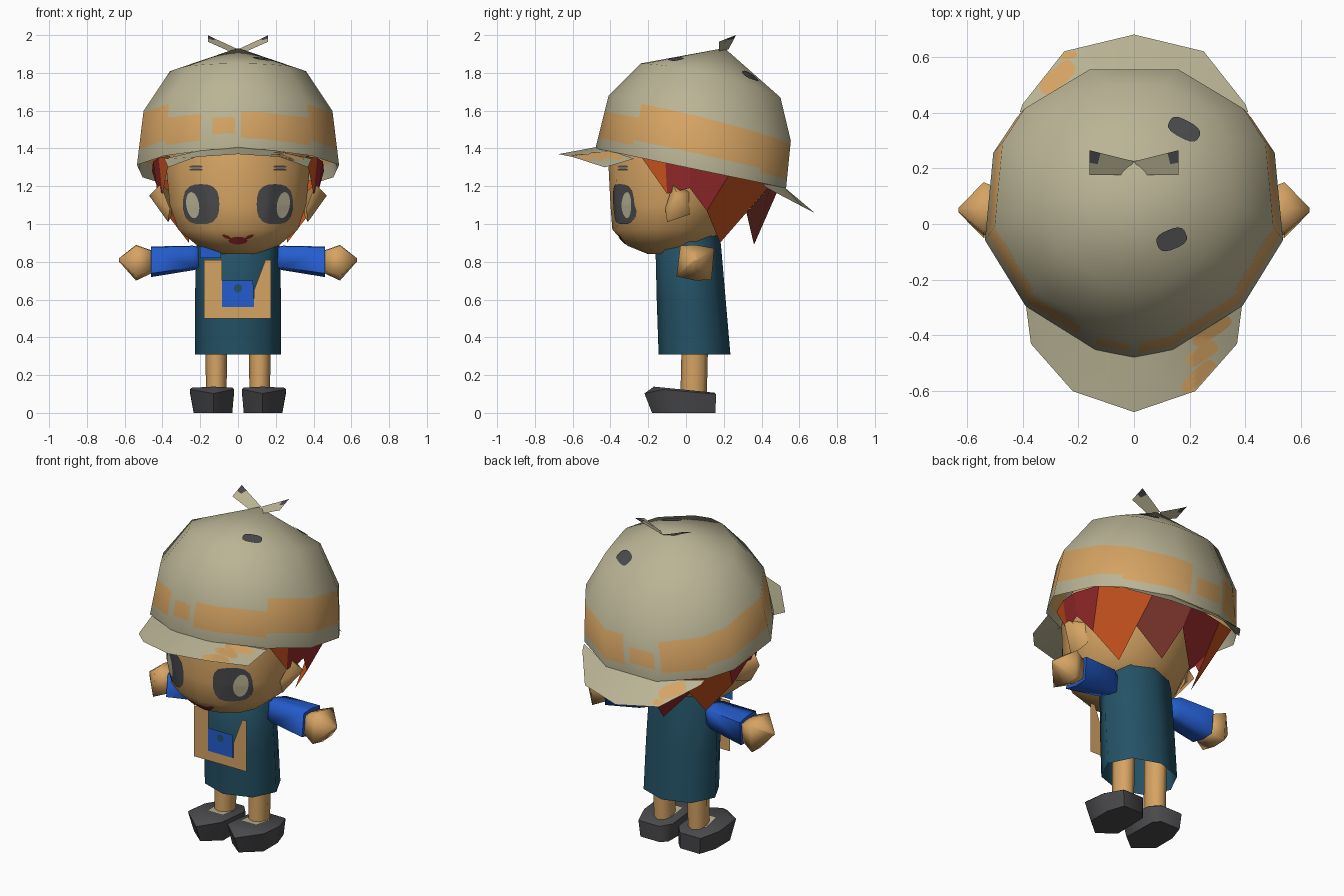
import bpy, bmesh, math
from mathutils import Vector
from mathutils.bvhtree import BVHTree

if "Cube" in bpy.data.objects:
    bpy.data.objects.remove(bpy.data.objects["Cube"])


def material(name, r, g, b):
    m = bpy.data.materials.new(name)
    lin = [((c / 255 + 0.055) / 1.055) ** 2.4 for c in (r, g, b)]
    m.diffuse_color = (*lin, 1)
    m.use_nodes = True
    m.node_tree.nodes["Principled BSDF"].inputs["Base Color"].default_value = m.diffuse_color
    return m


HAT = material("khaki", 186, 180, 149)
SKIN = material("tan", 213, 163, 99)
ORANGE = material("hair_orange", 208, 86, 32)
RED = material("hair_red", 152, 42, 42)
BROWN = material("hair_brown", 132, 58, 48)
TEAL = material("teal", 36, 82, 102)
BLUE = material("blue", 36, 92, 205)
DARK = material("charcoal", 74, 74, 77)


def build(name, verts, faces, mats, rule=None, smooth=40, recalc=True):
    me = bpy.data.meshes.new(name)
    me.from_pydata([tuple(v) for v in verts], [], faces)
    bm = bmesh.new()
    bm.from_mesh(me)
    if recalc:
        bmesh.ops.recalc_face_normals(bm, faces=bm.faces)
    bm.to_mesh(me)
    bm.free()
    for m in mats:
        me.materials.append(m)
    ob = bpy.data.objects.new(name, me)
    bpy.context.collection.objects.link(ob)
    if rule:
        for p in me.polygons:
            p.material_index = rule(p)
    if smooth:
        bpy.context.view_layer.objects.active = ob
        ob.select_set(True)
        bpy.ops.object.shade_smooth_by_angle(angle=math.radians(smooth))
        ob.select_set(False)
    return ob


def loft(name, rings, mats, caps=(True, True), rule=None, smooth=40):
    n = len(rings[0])
    verts = [v for r in rings for v in r]
    faces = [(k * n + i, k * n + (i + 1) % n, (k + 1) * n + (i + 1) % n, (k + 1) * n + i)
             for k in range(len(rings) - 1) for i in range(n)]
    if caps[0]:
        faces.append(tuple(range(n)))
    if caps[1]:
        faces.append(tuple(range(len(verts) - n, len(verts))))
    return build(name, verts, faces, mats, rule, smooth)


def oval(z, rx, y0, y1, n, cx=0):
    cy, ry = (y0 + y1) / 2, (y1 - y0) / 2
    return [(cx + rx * math.sin(math.tau * i / n), cy - ry * math.cos(math.tau * i / n), z) for i in range(n)]


def decal(name, target, mat, centre, size, direction, power=2.0, turn=0.0, lift=0.006, segs=20, steps=6):
    """Thin patch laid on a surface by projection, clipped at the surface border."""
    bm = bmesh.new()
    bm.from_mesh(target.data)
    tree = BVHTree.FromBMesh(bm)
    bm.free()
    d = Vector(direction)
    up = Vector((0, 1, 0)) if abs(d.z) > 0.5 else Vector((0, 0, 1))
    verts = []
    for k in range(steps + 1):
        for i in range(segs):
            a = math.tau * i / segs
            c, s = math.cos(a), math.sin(a)
            r = max(k, 0.02) / steps / (abs(c) ** power + abs(s) ** power) ** (1 / power)
            u, v = size[0] * r * c, size[1] * r * s
            u, v = u * math.cos(turn) - v * math.sin(turn), u * math.sin(turn) + v * math.cos(turn)
            o = Vector((centre[0] + u, 0, 0)) + up * (centre[1] + v) - d * 5
            hit = tree.ray_cast(o, d)[0]
            verts.append(hit - d * lift if hit else verts[-segs].copy())
    faces = [(k * segs + i, k * segs + (i + 1) % segs, (k + 1) * segs + (i + 1) % segs, (k + 1) * segs + i)
             for k in range(steps) for i in range(segs)]
    return build(name, verts, faces, [mat], smooth=60)


# Hat dome: tilted rings sharing one outline
half = [(0, -.47), (.14, -.44), (.39, -.28), (.535, -.04), (.505, .28), (.42, .41), (.17, .56)]
outline = half + [(-x, y) for x, y in reversed(half[1:])]
SUB = 8
fine = []
for a, b in zip(outline, outline[1:] + outline[:1]):
    fine += [(a[0] + (b[0] - a[0]) * t / SUB, a[1] + (b[1] - a[1]) * t / SUB) for t in range(SUB)]
# width, front y, front z, back y, back z, lift at the sides
levels = [(.535, -.48, 1.40, .53, 1.19, 0), (.50, -.41, 1.68, .555, 1.44, .02),
          (.36, -.24, 1.85, .50, 1.67, .035), (.005, .195, 1.93, .205, 1.93, 0)]


def hat_ring(level):
    sx, y0, z0, y1, z1, rise = level
    ring = []
    for x, y in fine:
        t = (y + .47) / 1.03
        ring.append((x * sx / .535, y0 + (y1 - y0) * t, z0 + (z1 - z0) * t + rise * 4 * t * (1 - t)))
    return ring


def blend(t):
    return [a + (b - a) * t for a, b in zip(levels[0], levels[1])]


cuts = [0, .2, .29, .6, .70, .96]
N = len(fine)


def band(p):
    k = p.index // N
    x, y, _ = p.center
    if abs(x) > .37 and -.27 < y < .385:
        return int(k in (2, 3, 4))
    if -.02 < x < .025 or -.2 < x < -.15:
        return 0
    if -.15 <= x <= -.02:
        return int(k == 2 or (y > 0 and k == 3))
    return int(k in (1, 2, 3) or (y > 0 and k == 4))


hat = loft("hat", [hat_ring(blend(t)) for t in cuts] + [hat_ring(l) for l in levels[1:]],
           [HAT, SKIN], (False, True), band, 60)
hat.data.normals_split_custom_set_from_vertices(
    [Vector((v.co.x / .28, (v.co.y - .05) / .26, (v.co.z - 1.30 + .2 * v.co.y) / .36)).normalized()
     for v in hat.data.vertices])


# Visor and neck flap: sheets between the rim and an outer edge
def brim(name, inner, outer):
    inner, outer = ([(-x, y, z) for x, y, z in e[:0:-1]] + e for e in (inner, outer))
    n = len(inner)
    return build(name, inner + outer, [(i, i + 1, n + i + 1, n + i) for i in range(n - 1)], [HAT], smooth=60)


visor = brim("visor", [(0, -.46, 1.41), (.20, -.40, 1.39), (.39, -.275, 1.345)],
             [(0, -.675, 1.37), (.22, -.60, 1.355), (.37, -.43, 1.30)])
flap = brim("neck_flap", [(0, .52, 1.195), (.17, .52, 1.195), (.41, .40, 1.215)],
            [(0, .68, 1.06), (.25, .62, 1.09), (.40, .43, 1.19)])
DOWN, BACK = (0, 0, -1), (0, 1, 0)
decal("visor_patch_inner", visor, SKIN, (.28, -.385), (.08, .022), DOWN, 4, .6, .003)
decal("visor_patch_middle", visor, SKIN, (.245, -.465), (.062, .026), DOWN, 4, .6, .003)
decal("visor_patch_outer", visor, SKIN, (.235, -.55), (.075, .03), DOWN, 4, .75, .003)
decal("flap_patch", flap, SKIN, (-.275, .525), (.075, .032), DOWN, 4, .75, .004)
decal("flap_patch_edge", flap, SKIN, (-.235, .605), (.03, .012), DOWN, 4, .2, .004)
decal("hat_spot_back", hat, DARK, (.18, .34), (.06, .032), DOWN, 3, -.5)
decal("hat_spot_front", hat, DARK, (.135, -.055), (.055, .035), DOWN, 3, .4)

# Sprig of two leaves on the crown
for side, s in (("left", -1), ("right", 1)):
    leaf = [(0, .225, 1.925), (.035, .175, 1.91), (.16, .175, 1.965), (.16, .265, 2.0), (.12, .255, 1.98),
            (.13, .215, 1.973), (.16, .22, 1.983)]
    build("leaf_" + side, [(s * x, y, z) for x, y, z in leaf], [(0, 1, 2, 6, 5, 4), (4, 5, 6, 3)],
          [HAT, DARK], lambda p: int(p.index == 1), 0)

# Head
head = loft("head", [oval(z, rx, y0, y1, 14) for z, rx, y0, y1 in (
    (.84, .09, -.20, .02), (.885, .22, -.31, .12), (.97, .325, -.39, .20), (1.10, .37, -.40, .29),
    (1.30, .39, -.41, .37), (1.42, .38, -.38, .38))], [SKIN], smooth=60)

# Face
for side, s in (("left", -1), ("right", 1)):
    decal("eye_" + side, head, DARK, (s * .195, 1.105), (.096, .106), BACK, 2.8)
    decal("eye_glint_" + side, head, HAT, (s * .24, 1.10), (.034, .07), BACK, 2, -s * .15, .010)
    for z in (1.288, 1.304):
        decal("eyebrow_" + side, head, DARK, (s * .222, z), (.034, .005), BACK, 4)
decal("mouth", head, RED, (0, .912), (.05, .02), BACK, 2)
for s in (-1, 1):
    decal("mouth_corner", head, RED, (s * .06, .932), (.025, .008), BACK, 2, s * .4, .007)

# Ears
for side, s in (("left", -1), ("right", 1)):
    ear = [(.36, -.11, 1.08), (.41, -.07, 1.21), (.36, .02, 1.17), (.35, .02, 1.05), (.37, -.10, 1.01),
           (.47, -.04, 1.15)]
    build("ear_" + side, [(s * x, y, z) for x, y, z in ear],
          [(i, (i + 1) % 5, 5) for i in range(5)] + [(0, 1, 2, 3, 4)], [SKIN], smooth=85)

# Hair: pointed locks hanging from under the hat
locks = [
    ("temple", ORANGE, [(.36, -.24, 1.36), (.42, -.11, 1.35), (.40, -.10, 1.16)]),
    ("front", RED, [(.42, -.11, 1.35), (.45, .02, 1.33), (.43, .02, 1.19), (.40, -.10, 1.16)]),
    ("side", RED, [(.45, .02, 1.33), (.455, .24, 1.28), (.39, .11, 1.07), (.43, .02, 1.19)]),
    ("rear", ORANGE, [(.455, .24, 1.28), (.36, .41, 1.22), (.24, .45, 1.21), (.26, .18, .90), (.39, .11, 1.07)]),
    ("back", RED, [(.24, .45, 1.21), (0, .50, 1.21), (.0, .42, 1.10), (.10, .36, .89), (.25, .32, 1.06)]),
]
for side, s in (("left", -1), ("right", 1)):
    for label, mat, pts in locks:
        pts = [(s * x, y, z) for x, y, z in pts]
        order = tuple(range(len(pts)))
        if label == "back" and s > 0:
            mat = BROWN
        build(f"hair_{label}_{side}", pts, [order if s < 0 else order[::-1]], [mat], smooth=0, recalc=False)

# Dress
loft("dress", [oval(.31, .228, -.145, .235, 8), oval(.60, .228, -.155, .21, 8), oval(.89, .22, -.162, .185, 8),
               oval(.96, .18, -.10, .175, 8)], [TEAL], (False, True), smooth=62)


# Apron frame, pocket and button on the dress front
def plate(name, pts, mat, y):
    build(name, [(x, y, z) for x, z in pts], [tuple(range(len(pts)))], [mat], smooth=0, recalc=False)


plate("apron_base", [(-.18, .50), (.175, .50), (.175, .56), (-.18, .56)], SKIN, -.166)
plate("apron_left", [(-.18, .56), (-.085, .56), (-.085, .81), (-.18, .81)], SKIN, -.166)
plate("apron_right", [(.085, .56), (.175, .56), (.175, .81), (.145, .81), (.085, .65)], SKIN, -.166)
plate("pocket", [(-.085, .56), (.085, .56), (.08, .70), (-.085, .70)], BLUE, -.168)
plate("button", [(.023 * math.cos(i * math.tau / 8), .66 + .023 * math.sin(i * math.tau / 8))
                 for i in range(8)], TEAL, -.172)
plate("collar_patch", [(-.20, .82), (-.09, .82), (-.09, .88), (-.20, .88)], BLUE, -.164)


# Arms, hands, legs and shoes
def square(x, cy, cz, ry, rz, s):
    return [(s * x, cy + ry * a, cz + rz * b) for a, b in
            ((-1, -.8), (-.8, 1), (0, 1.05), (1, .85), (.85, -1), (0, -1.05))]


for side, s in (("left", -1), ("right", 1)):
    loft("sleeve_" + side, [square(.17, .04, .82, .03, .05, s), square(.24, .045, .82, .075, .062, s),
                            square(.46, .05, .80, .088, .077, s)], [BLUE], smooth=85)
    loft("hand_" + side, [square(.45, .05, .80, .065, .055, s), square(.54, .05, .795, .10, .09, s),
                          square(.63, .05, .81, .008, .008, s)], [SKIN], smooth=100)
    loft("leg_" + side, [oval(.08, .054, -.03, .11, 8, s * .115), oval(.50, .06, -.02, .12, 8, s * .115)],
         [SKIN], smooth=65)
    sole = [(.035, .12), (.03, -.10), (.13, -.18), (.235, -.09), (.235, .05), (.20, .155), (.07, .155)]
    top = [(.02, .10), (.02, -.13), (.13, -.22), (.255, -.12), (.255, .04), (.21, .16), (.07, .16)]
    crown = [(.03, .09), (.03, -.12), (.13, -.17), (.245, -.11), (.245, .03), (.20, .15), (.07, .15)]
    loft("shoe_" + side, [[(s * x, y, 0) for x, y in sole],
                          [(s * x, y, .103 if y < -.2 else .113 - .09 * y) for x, y in top],
                          [(s * x, y, .122 - .10 * y) for x, y in crown]], [DARK], smooth=50)
    cuff = [(.06, -.06), (.165, -.06), (.18, .06), (.06, .06)]
    build("sock_" + side, [(s * x, y, .127 - .10 * y) for x, y in cuff],
          [(0, 1, 2, 3) if s > 0 else (3, 2, 1, 0)], [HAT], smooth=0, recalc=False)
